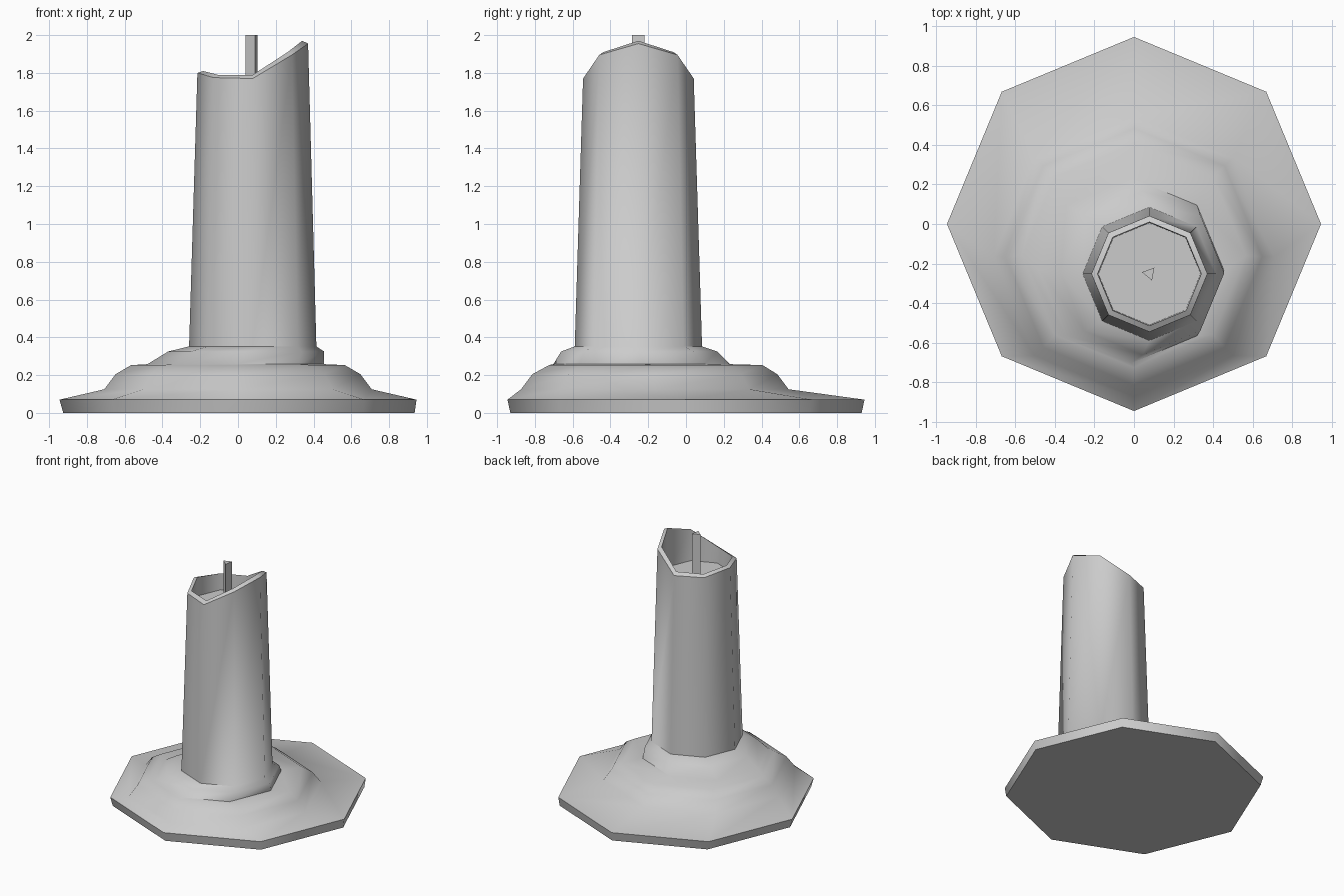
import bpy, bmesh, math

if "Cube" in bpy.data.objects:
    bpy.data.objects.remove(bpy.data.objects["Cube"])

SIDES = 8


def loft(name, rings, sides=SIDES, turn=0.0):
    """Skin a stack of polygon rings (cx, cy, radius, z or per-corner z list), capped at both ends."""
    bm = bmesh.new()
    loops = []
    for cx, cy, r, z in rings:
        loop = []
        for i in range(sides):
            a = turn + math.tau * i / sides
            h = z[i] if isinstance(z, list) else z
            loop.append(bm.verts.new((cx + r * math.cos(a), cy + r * math.sin(a), h)))
        loops.append(loop)
    for lo, hi in zip(loops, loops[1:]):
        for i in range(sides):
            j = (i + 1) % sides
            bm.faces.new((lo[i], lo[j], hi[j], hi[i]))
    bm.faces.new(loops[0][::-1])
    bm.faces.new(loops[-1])
    bmesh.ops.recalc_face_normals(bm, faces=bm.faces)
    mesh = bpy.data.meshes.new(name)
    bm.to_mesh(mesh)
    bm.free()
    obj = bpy.data.objects.new(name, mesh)
    bpy.context.collection.objects.link(obj)
    bpy.ops.object.select_all(action='DESELECT')
    bpy.context.view_layer.objects.active = obj
    obj.select_set(True)
    bpy.ops.object.shade_smooth_by_angle(angle=math.radians(55))
    return obj


def mirrored(h):
    """Heights for corners at 0..180 degrees, mirrored front to back."""
    return h + h[-2:0:-1]


CX, CY = 0.078, -0.252
rim_outer = mirrored([1.955, 1.895, 1.77, 1.775, 1.80])
rim_inner = mirrored([1.97, 1.91, 1.79, 1.79, 1.81])

# Melted wax: foot, two off-centre puddles, tapering body, slanted hollow rim
loft("melted_candle", [
    (0.005, 0, 0.93, 0.0),
    (0, 0, 0.945, 0.07),
    (0, -0.165, 0.708, 0.125),
    (0, -0.165, 0.648, 0.205),
    (0, -0.16, 0.565, 0.253),
    (-0.012, -0.235, 0.467, 0.258),
    (0.043, -0.248, 0.413, 0.325),
    (CX, CY, 0.337, 0.352),
    (CX, CY, 0.293, rim_outer),
    (CX, CY, 0.262, rim_inner),
    (CX, CY, 0.258, 1.66),
])

# Three-sided wick
loft("wick", [(CX, CY + 0.002, 0.038, 1.64), (CX, CY + 0.002, 0.038, 2.0)],
     sides=3, turn=math.radians(50))
